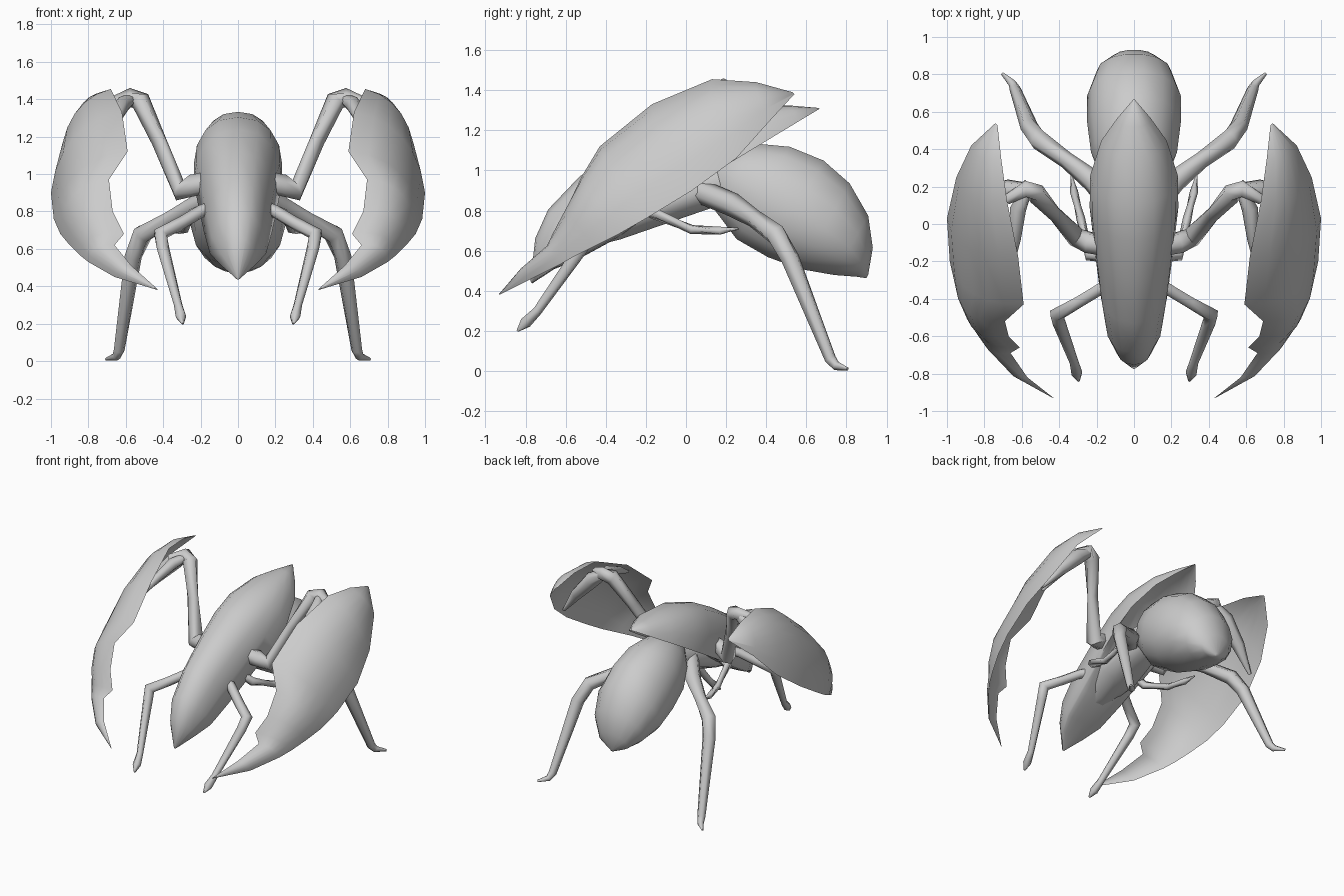
import bpy, bmesh, math
from mathutils import Vector

if "Cube" in bpy.data.objects:
    bpy.data.objects.remove(bpy.data.objects["Cube"])

grey = bpy.data.materials.new("chitin grey")
grey.diffuse_color = (0.6, 0.6, 0.6, 1)
grey.use_nodes = True
grey.node_tree.nodes["Principled BSDF"].inputs["Base Color"].default_value = grey.diffuse_color


def loft(name, rings, mirror=False):
    """Skin a row of closed rings, cap the ends, shade smooth with sharp creases."""
    bm = bmesh.new()
    vs = [[bm.verts.new(p) for p in r] for r in rings]
    n = len(vs[0])
    for a, b in zip(vs, vs[1:]):
        for i in range(n):
            j = (i + 1) % n
            bm.faces.new((a[i], a[j], b[j], b[i]))
    bm.faces.new(vs[0][::-1])
    bm.faces.new(vs[-1])
    bmesh.ops.remove_doubles(bm, verts=bm.verts, dist=0.0005)
    bmesh.ops.recalc_face_normals(bm, faces=bm.faces)
    me = bpy.data.meshes.new(name)
    bm.to_mesh(me)
    bm.free()
    me.materials.append(grey)
    me.shade_smooth()
    me.set_sharp_from_angle(angle=math.radians(65))
    ob = bpy.data.objects.new(name, me)
    bpy.context.collection.objects.link(ob)
    if mirror:
        ob.modifiers.new("both sides", 'MIRROR').use_axis[0] = True
    return ob


def body(name, start, end, stations, n=14, boxy=1.0):
    """Body part along a tilted axis; stations are (distance, half width, top, bottom, lift)."""
    start, end = Vector((0, *start)), Vector((0, *end))
    d = (end - start).normalized()
    up = Vector((0, -d.z, d.y))
    rings = []
    for s, w, top, bot, lift in stations:
        ring = []
        for i in range(n):
            a = 2 * math.pi * i / n
            c, q = math.cos(a), math.sin(a)
            x = math.copysign(abs(c) ** boxy, c) * w
            v = lift + (top * q if q > 0 else -bot * q)
            ring.append(start + d * s + Vector((x, 0, 0)) + up * v)
        rings.append(ring)
    return loft(name, rings)


def limb(name, pts, n=6):
    """Jointed tapering limb; points are (x, y, z, radius)."""
    p = [Vector(q[:3]) for q in pts]
    rings = []
    for i, q in enumerate(pts):
        t = Vector()
        if i:
            t += (p[i] - p[i - 1]).normalized()
        if i < len(p) - 1:
            t += (p[i + 1] - p[i]).normalized()
        t.normalize()
        u = t.cross(Vector((0.3, 1, 0.1))).normalized()
        v = t.cross(u)
        rings.append([p[i] + q[3] * (u * math.cos(2 * math.pi * k / n) + v * math.sin(2 * math.pi * k / n))
                      for k in range(n)])
    return loft(name, rings, True)


# long domed shield over head and back, hollow under its rear point
body("back_shield", (-0.77, 0.44), (0.67, 1.31), [
    (0, .008, .01, -.005, 0), (.13, .095, .17, -.01, .01), (.26, .15, .27, -.02, 0),
    (.48, .182, .33, -.03, 0), (.75, .212, .34, -.02, 0), (1.0, .237, .33, .03, 0),
    (1.2, .235, .285, .12, 0), (1.42, .175, .185, .1, 0), (1.56, .09, .09, .05, 0),
    (1.677, .004, .005, 0, 0)], 16, .85)

# thorax joining shield, legs and abdomen
body("thorax", (-0.55, 0.68), (0.32, 0.98), [
    (0, .06, .05, -.08, 0), (.2, .13, .1, -.1, 0), (.4, .18, .14, -.1, 0),
    (.57, .16, .15, -.1, 0), (.75, .13, .13, -.1, 0), (.92, .06, .06, -.06, 0)], 10)

# drooping abdomen with a pointed end
body("abdomen", (0.115, 1.04), (0.945, 0.563), [
    (0, .06, .02, -.1, 0), (.15, .17, .2, -.2, 0), (.31, .23, .275, -.27, 0),
    (.49, .25, .3, -.27, 0), (.66, .25, .265, -.24, 0), (.82, .2, .19, -.16, -.02),
    (.92, .12, .1, -.07, -.06), (.967, .01, .01, -.01, -.1)])

# claw shells: thin bowls between a smooth outer edge and a notched inner edge
outer = [(.74, .54, 1.38), (.87, .42, 1.25), (.95, .25, 1.06), (1, .03, .90), (.985, -.2, .76),
         (.95, -.34, .68), (.90, -.46, .62), (.85, -.56, .57), (.80, -.63, .53), (.66, -.79, .45),
         (.43, -.93, .38)]
inner = [(.73, .53, 1.39), (.71, .35, 1.44), (.68, .13, 1.455), (.62, -.17, 1.33), (.59, -.43, 1.12),
         (.69, -.52, .97), (.67, -.60, .80), (.61, -.66, .68), (.66, -.69, .62), (.57, -.82, .51),
         (.43, -.93, .385)]
bulge = [.005, .06, .1, .12, .12, .1, .09, .07, .05, .03, .003]
out = Vector((.6, -.5, .65)).normalized()
rings = []
for lo, hi, b in zip(outer, inner, bulge):
    lo, hi = Vector(lo), Vector(hi)
    arc = lambda k, h: lo.lerp(hi, k / 6) + out * h * math.sin(math.pi * k / 6) ** .8
    ring = [arc(k, b) if 0 < k < 6 else (lo if k == 0 else hi) for k in range(7)]
    ring += [arc(k, b - min(.03, b * .5)) for k in range(5, 0, -1)]
    rings.append(ring)
loft("claw_shell", rings, True)

# arms carrying the claws
limb("claw_arm", [(.12, -.12, .96, .06), (.24, -.1, .94, .06), (.31, -.07, .91, .055),
                  (.42, .05, 1.17, .042), (.52, .16, 1.39, .055), (.58, .19, 1.41, .05),
                  (.68, .13, 1.38, .03)])
# wrist struts inside each shell, to its outer edge and along its inner edge
limb("claw_wrist_outer", [(.56, .19, 1.41, .03), (.68, .18, 1.33, .06), (.82, .16, 1.18, .045),
                          (.95, .13, 1.01, .012)])
limb("claw_wrist_inner", [(.57, .19, 1.40, .03), (.62, .08, 1.37, .045), (.635, -.08, 1.32, .03),
                          (.65, -.22, 1.25, .01)])

# rear walking legs with small pointed feet
limb("rear_leg", [(.08, .06, .9, .06), (.22, .23, .83, .06), (.36, .34, .76, .045),
                  (.51, .45, .68, .055), (.56, .52, .56, .048), (.635, .72, .06, .03),
                  (.65, .75, .025, .024), (.705, .805, .01, .008)])

# short front legs
limb("front_leg", [(.1, -.3, .83, .04), (.2, -.36, .8, .035), (.3, -.42, .74, .035),
                   (.415, -.485, .68, .04), (.40, -.53, .6, .035), (.32, -.74, .3, .024),
                   (.305, -.8, .24, .03), (.295, -.84, .2, .006)])

# thin folded middle legs
limb("middle_leg", [(.12, -.18, .84, .03), (.24, -.17, .79, .03), (.285, .03, .705, .024),
                    (.32, .17, .70, .022), (.335, .26, .71, .006)])
